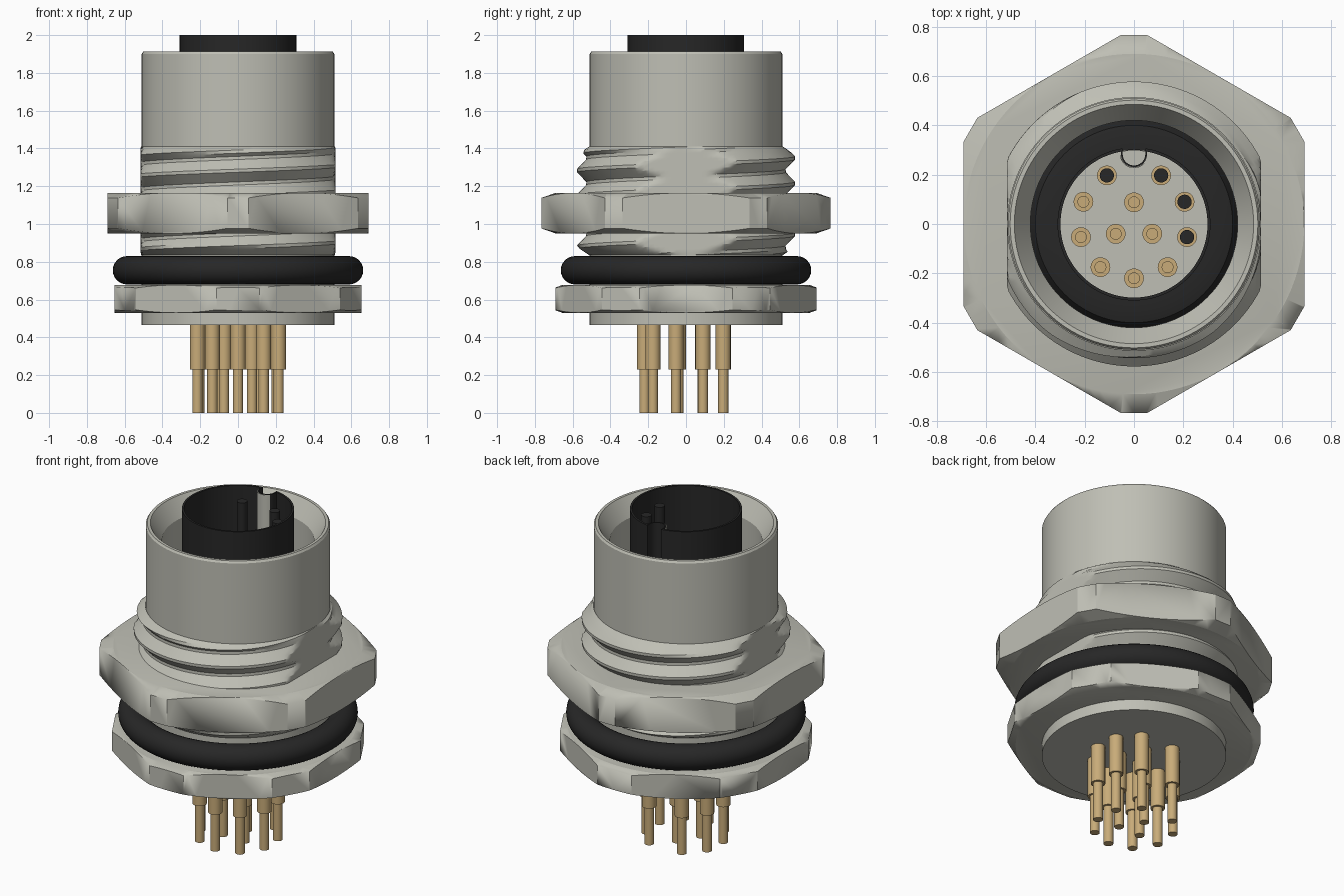
import bpy, bmesh, math
from math import sin, cos, pi, radians

if "Cube" in bpy.data.objects:
    bpy.data.objects.remove(bpy.data.objects["Cube"], do_unlink=True)


def material(name, rgb):
    m = bpy.data.materials.new(name)
    m.use_nodes = True
    m.diffuse_color = (*rgb, 1)
    bsdf = next(n for n in m.node_tree.nodes if n.type == 'BSDF_PRINCIPLED')
    bsdf.inputs["Base Color"].default_value = (*rgb, 1)
    return m


METAL = material("nickel grey", (0.52, 0.52, 0.46))
BLACK = material("rubber black", (0.02, 0.02, 0.02))
GOLD = material("contact gold", (0.58, 0.41, 0.19))


def finish(bm, name, mat, angle=30):
    bmesh.ops.recalc_face_normals(bm, faces=bm.faces)
    mesh = bpy.data.meshes.new(name)
    bm.to_mesh(mesh)
    bm.free()
    mesh.materials.append(mat)
    ob = bpy.data.objects.new(name, mesh)
    bpy.context.scene.collection.objects.link(ob)
    bpy.ops.object.select_all(action='DESELECT')
    ob.select_set(True)
    bpy.context.view_layer.objects.active = ob
    bpy.ops.object.shade_smooth_by_angle(angle=radians(angle))
    return ob


def lathe(name, profile, mat, seg=96, at=(0, 0)):
    """Revolve (radius, z) points; profile ends on the axis or closes on itself."""
    bm = bmesh.new()
    rings = []
    for r, z in profile:
        if r == 0:
            rings.append([bm.verts.new((at[0], at[1], z))] * seg)
        else:
            rings.append([bm.verts.new((at[0] + r * cos(2 * pi * i / seg),
                                        at[1] + r * sin(2 * pi * i / seg), z))
                          for i in range(seg)])
    pairs = list(zip(rings, rings[1:]))
    if profile[0][0] > 0:
        pairs.append((rings[-1], rings[0]))
    for a, b in pairs:
        for i in range(seg):
            j = (i + 1) % seg
            vs = list(dict.fromkeys((a[i], a[j], b[j], b[i])))
            bm.faces.new(vs)
    return finish(bm, name, mat)


def hex_nut(name, flat, corner, z0, z1):
    """Hexagon with trimmed corners and conical chamfers on both faces."""
    half = (2 * flat / math.sqrt(3) - corner) * math.sqrt(3)
    bm = bmesh.new()
    pts = []
    for k in range(6):
        a = radians(30 + 60 * k)
        for s in (-half, half):
            pts.append((corner * cos(a) - s * sin(a), corner * sin(a) + s * cos(a)))
    low = [bm.verts.new((x, y, z0)) for x, y in pts]
    top = [bm.verts.new((x, y, z1)) for x, y in pts]
    bm.faces.new(low)
    bm.faces.new(top)
    for i in range(12):
        j = (i + 1) % 12
        bm.faces.new((low[i], low[j], top[j], top[i]))
    nut = finish(bm, name, METAL, 12)
    r0, r1, d = flat - 0.003, flat + 0.2, 0.1
    e = 0.001
    cutter = lathe(name + "_chamfer_cutter",
                   [(0, z0 - e), (r0, z0 - e), (r1, z0 + d - .03), (r1, z1 - d + .03),
                    (r0, z1 + e), (0, z1 + e)], METAL)
    mod = nut.modifiers.new("chamfer", 'BOOLEAN')
    mod.operation = 'INTERSECT'
    mod.solver = 'EXACT'
    mod.object = cutter
    bpy.ops.object.select_all(action='DESELECT')
    nut.select_set(True)
    bpy.context.view_layer.objects.active = nut
    bpy.ops.object.modifier_apply(modifier="chamfer")
    bpy.data.objects.remove(cutter, do_unlink=True)


# Shell: base, neck and hollow socket with a conical mouth
lathe("shell", [(0, .465), (.51, .465), (.51, 1.9), (.502, 1.912), (.485, 1.912),
                (.42, 1.81), (.42, 1.45), (0, 1.45)], METAL)

# Helical thread with two flats
PITCH, SEG, ROWS, Z0, Z1 = .135, 128, 8, .835, 1.41
bm = bmesh.new()
cols = []
for i in range(SEG + 1):
    t = 2 * pi * i / SEG
    col = []
    for k in range(-ROWS, int((Z1 - Z0) / PITCH + 2) * ROWS):
        z = Z0 + PITCH * (k / ROWS + i / SEG)
        z = min(max(z, Z0), Z1)
        phase = ((z - 1.35) / PITCH - (t - pi / 2) / (2 * pi)) % 1
        r = .52 + .065 * abs(2 * phase - 1)
        r = min(r, .512 + 1.5 * (Z1 - z), .512 + 1.5 * (z - Z0))
        x = min(max(r * cos(t), -.515), .515)
        col.append(bm.verts.new((x, r * sin(t), z)))
    cols.append(col)
for a, b in zip(cols, cols[1:]):
    for k in range(len(a) - 1):
        bm.faces.new((a[k], b[k], b[k + 1], a[k + 1]))
bmesh.ops.remove_doubles(bm, verts=bm.verts, dist=1e-5)
finish(bm, "thread", METAL, 25)

# Lock nut and fixed flange
hex_nut("lock_nut", .69, .765, .95, 1.165)
hex_nut("flange", .655, .69, .53, .677)

# Sealing rings
N = 24
lathe("o_ring", [(.588 + .075 * cos(2 * pi * i / N), .755 + .075 * sin(2 * pi * i / N))
                 for i in range(N)], BLACK)
lathe("inner_seal", [(.30, 1.452), (.42, 1.452), (.42, 1.51), (.40, 1.54),
                     (.36, 1.55), (.30, 1.55)], BLACK)


# Insert sleeve with a keyway groove on the back
def sleeve_path(r, groove, n=72):
    edge = math.asin(groove / r)
    path = [(r * cos(pi / 2 + edge + (2 * pi - 2 * edge) * i / n),
             r * sin(pi / 2 + edge + (2 * pi - 2 * edge) * i / n)) for i in range(n + 1)]
    return path + [(groove * cos(-pi * i / 12), .283 + groove * sin(-pi * i / 12))
                   for i in range(13)]


def wall(name, outer, inner, z0, z1, mat, closed=True):
    bm = bmesh.new()
    rings = [[bm.verts.new((x, y, z)) for x, y in p]
             for p, z in ((outer, z0), (outer, z1), (inner, z1), (inner, z0))]
    n = len(outer)
    for a, b in zip(rings, rings[1:] + rings[:1]):
        for i in range(n if closed else n - 1):
            j = (i + 1) % n
            bm.faces.new((a[i], a[j], b[j], b[i]))
    if not closed:
        for i in (0, n - 1):
            bm.faces.new([q[i] for q in rings])
    finish(bm, name, mat)


wall("insert_sleeve", sleeve_path(.31, .046), sleeve_path(.298, .053), 1.45, 2.0, BLACK)


# Grey liner on the inner side of the keyway
def arc(r):
    return [(r * cos(radians(a)), .283 + r * sin(radians(a))) for a in range(185, 321, 15)]


wall("keyway_liner", arc(.0535), arc(.057), 1.55, 1.998, METAL, closed=False)

# Contact carrier
lathe("contact_carrier", [(0, 1.45), (.299, 1.45), (.299, 1.58), (0, 1.58)], METAL)

# Contacts: nine on the outer circle, three inside
ring = [(0, -.22)]
for x, y in ((.11, .197), (.205, .09), (.215, -.053), (.136, -.175)):
    ring += [(x, y), (-x, y)]
spots = ring + [(0, .088), (-.074, -.04), (.074, -.04)]
dark = [(-.11, .197), (.11, .197), (.205, .09), (.215, -.053)]
for n, p in enumerate(spots, 1):
    lathe(f"solder_pin_{n}", [(0, 0), (.027, 0), (.027, .23), (.04, .23),
                              (.04, .47), (0, .47)], GOLD, 20, p)
    lathe(f"contact_{n}", [(0, 1.57), (.04, 1.57), (.04, 1.6), (.024, 1.6),
                           (.024, 1.63), (0, 1.63)], GOLD, 20, p)
    if p in dark:
        lathe(f"dark_plug_{n}", [(0, 1.6), (.029, 1.6), (.029, 1.94), (0, 1.94)],
              BLACK, 20, p)
